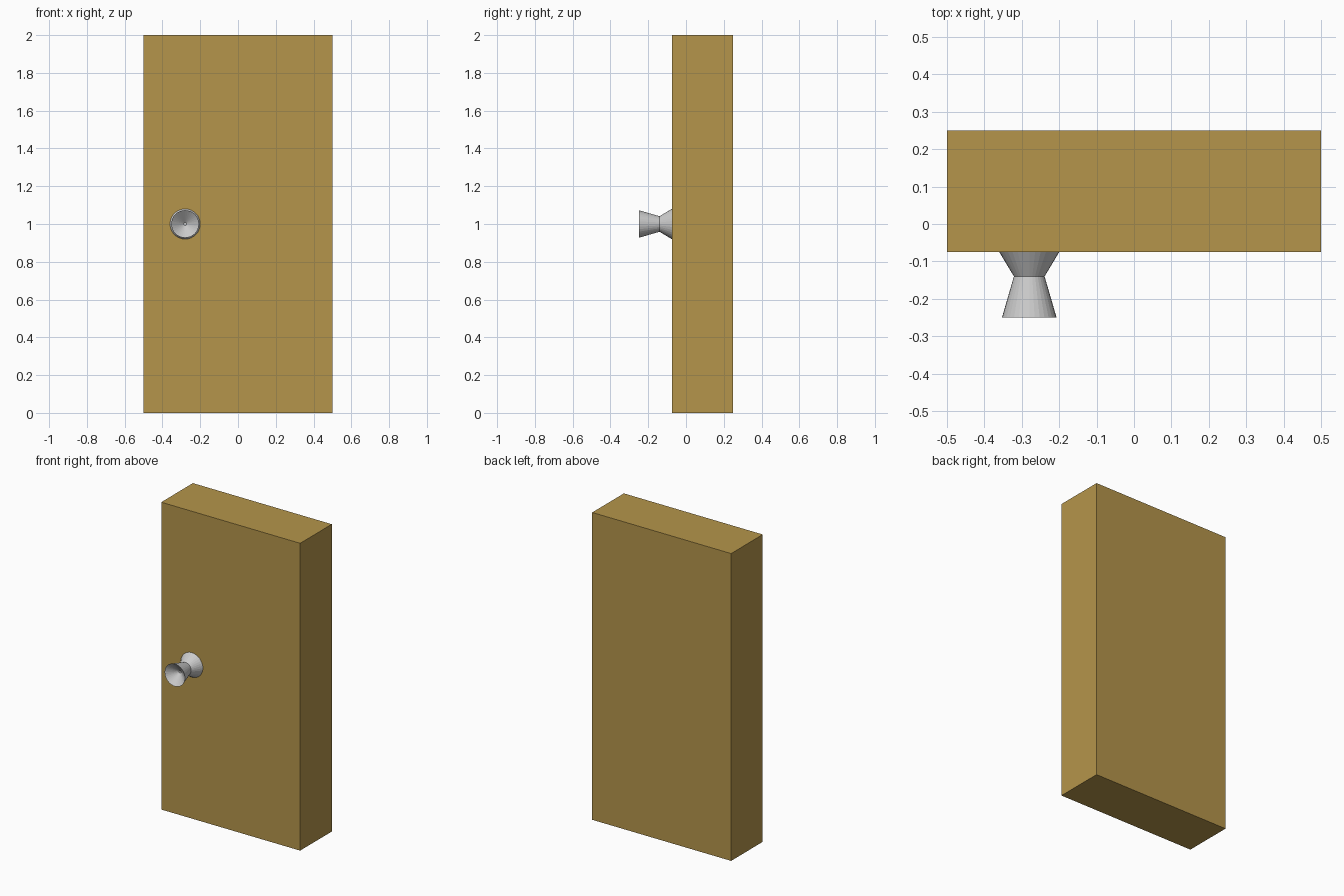
import bpy, bmesh, math
from mathutils import Vector, Matrix

if "Cube" in bpy.data.objects:
    bpy.data.objects.remove(bpy.data.objects["Cube"])


def make_object(name, bm):
    bmesh.ops.recalc_face_normals(bm, faces=bm.faces)
    mesh = bpy.data.meshes.new(name)
    bm.to_mesh(mesh)
    bm.free()
    obj = bpy.data.objects.new(name, mesh)
    bpy.context.collection.objects.link(obj)
    return obj


# Door slab
bm = bmesh.new()
bmesh.ops.create_cube(bm, size=1, matrix=Matrix.Translation((0, 0.0875, 1))
                      @ Matrix.Diagonal((1, 0.325, 2, 1)))
door = make_object("door_slab", bm)
wood = bpy.data.materials.new("wood")
wood.diffuse_color = (0.46, 0.30, 0.07, 1)
wood.use_nodes = True
wood.node_tree.nodes["Principled BSDF"].inputs["Base Color"].default_value = wood.diffuse_color
door.data.materials.append(wood)

# Knob: flared base, narrow neck, flared grip with a dished front
SEGMENTS = 32
KNOB_X, KNOB_Z = -0.28, 1.0
profile = [(0.08, -0.075), (0.041, -0.14), (0.073, -0.25), (0.008, -0.195)]  # radius, y
bm = bmesh.new()
rings = []
for radius, y in profile:
    angles = [2 * math.pi * i / SEGMENTS for i in range(SEGMENTS)]
    rings.append([bm.verts.new((KNOB_X + radius * math.cos(a), y,
                                KNOB_Z + radius * math.sin(a))) for a in angles])
for a, b in zip(rings, rings[1:]):
    for i in range(SEGMENTS):
        j = (i + 1) % SEGMENTS
        bm.faces.new((a[i], a[j], b[j], b[i]))
bm.faces.new(rings[0])
bm.faces.new(rings[-1])
make_object("door_knob", bm)
